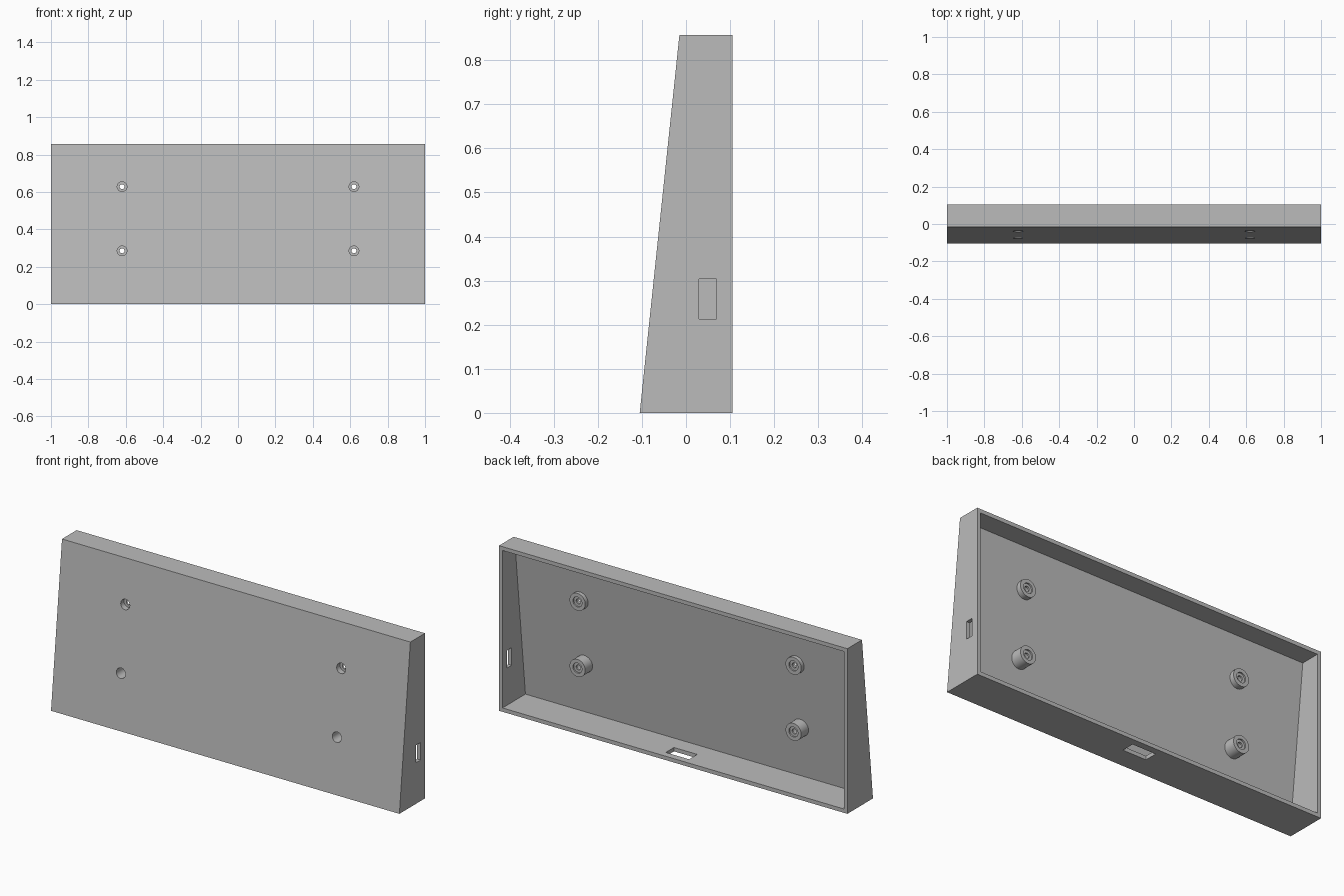
import bpy, bmesh, math
from mathutils import Matrix, Vector

old = bpy.data.objects.get("Cube")
if old:
    bpy.data.objects.remove(old, do_unlink=True)

HEIGHT, BACK, WALL = 0.857, 0.105, 0.02
BORE, PIN, BOSS = 0.026, 0.013, 0.045
SEGMENTS = 40

grey = bpy.data.materials.new("plain grey")
grey.use_nodes = True
grey.diffuse_color = (0.5, 0.5, 0.5, 1)
grey.node_tree.nodes["Principled BSDF"].inputs["Base Color"].default_value = (0.5, 0.5, 0.5, 1)


def front_y(z):
    """Depth of the sloping front face at height z."""
    return -BACK + 0.09 * z / HEIGHT


def make_object(name, bm):
    bmesh.ops.recalc_face_normals(bm, faces=bm.faces)
    mesh = bpy.data.meshes.new(name)
    bm.to_mesh(mesh)
    bm.free()
    mesh.materials.append(grey)
    obj = bpy.data.objects.new(name, mesh)
    bpy.context.collection.objects.link(obj)
    return obj


def prism(name, profile, half_width):
    """Closed solid from a (y, z) profile along x, centred."""
    bm = bmesh.new()
    ends = [[bm.verts.new((x, y, z)) for y, z in profile]
            for x in (-half_width, half_width)]
    for end in ends:
        bm.faces.new(end)
    a, b = ends
    for i in range(len(profile)):
        bm.faces.new((a[i - 1], a[i], b[i], b[i - 1]))
    return make_object(name, bm)


def box(name, low, high):
    bm = bmesh.new()
    bmesh.ops.create_cube(bm, size=1)
    low, high = Vector(low), Vector(high)
    bmesh.ops.scale(bm, vec=high - low, verts=bm.verts)
    bmesh.ops.translate(bm, vec=(low + high) / 2, verts=bm.verts)
    return make_object(name, bm)


def rod(name, radius, x, y, z, depth):
    """Closed cylinder running front to back."""
    bm = bmesh.new()
    place = Matrix.Translation((x, y, z)) @ Matrix.Rotation(math.pi / 2, 4, 'X')
    bmesh.ops.create_cone(bm, cap_ends=True, segments=SEGMENTS, radius1=radius,
                          radius2=radius, depth=depth, matrix=place)
    return make_object(name, bm)


def lathe(name, profile, x, z):
    """Spin a closed (radius, y) profile around a front-to-back axis."""
    bm = bmesh.new()
    verts = [bm.verts.new((x + r, y, z)) for r, y in profile]
    edges = [bm.edges.new((v, verts[i - 1])) for i, v in enumerate(verts)]
    bmesh.ops.spin(bm, geom=verts + edges, cent=(x, 0, z), axis=(0, 1, 0),
                   angle=math.tau, steps=SEGMENTS)
    bmesh.ops.remove_doubles(bm, verts=bm.verts, dist=0.0001)
    return make_object(name, bm)


def cut(target, cutter):
    cutter.hide_render = True
    mod = target.modifiers.new("cut", 'BOOLEAN')
    mod.operation, mod.solver, mod.object = 'DIFFERENCE', 'EXACT', cutter
    bpy.context.view_layer.objects.active = target
    bpy.ops.object.modifier_apply(modifier=mod.name)
    bpy.data.objects.remove(cutter, do_unlink=True)


# Wedge-shaped housing, hollow and open at the back
housing = prism("housing", [(front_y(0), 0), (BACK, 0), (BACK, HEIGHT),
                            (front_y(HEIGHT), HEIGHT)], 1)
low, high = WALL, HEIGHT - WALL
cut(housing, prism("cavity_cutter", [(front_y(low) + WALL, low), (BACK + 0.1, low),
                                     (BACK + 0.1, high), (front_y(high) + WALL, high)],
                   1 - WALL))

# Slots through the left end wall and the floor
cut(housing, box("side_slot_cutter", (0.95, 0.03, 0.213), (1.05, 0.069, 0.304)))
cut(housing, box("floor_slot_cutter", (-0.067, 0.003, -0.05), (0.067, 0.07, 0.05)))

# Screw bosses: tubes with a thin inner shelf, over bores in the front panel
for side, x in (("right", -0.62), ("left", 0.62)):
    for level, z in (("lower", 0.285), ("upper", 0.628)):
        cut(housing, rod("bore_cutter", BORE, x, -0.1, z, 0.3))

        start, end = front_y(z) + 0.013, 0.005
        shelf_back, shelf_front = end - 0.008, end - 0.017
        boss = lathe(f"{level}_{side}_screw_boss",
                     [(BOSS, start), (BOSS, end), (BORE, end), (BORE, shelf_back),
                      (PIN, shelf_back), (PIN, shelf_front), (BORE, shelf_front),
                      (BORE, start)], x, z)
        boss.select_set(True)

# Smooth the round parts while keeping hard edges
housing.select_set(True)
bpy.context.view_layer.objects.active = housing
bpy.ops.object.shade_smooth_by_angle(angle=math.radians(30))
